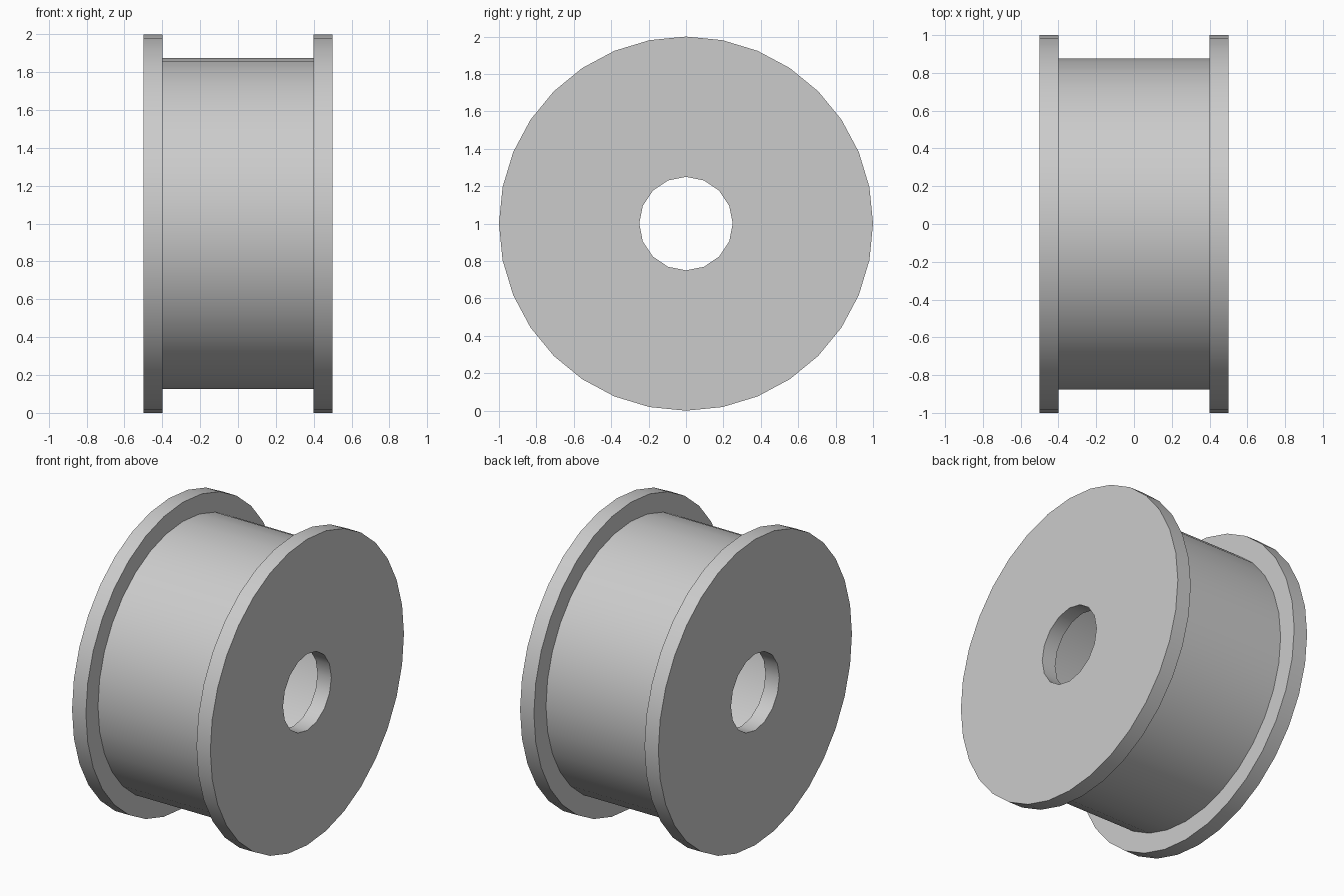
import bpy
import bmesh
from math import radians
from mathutils import Matrix, Vector

cube = bpy.data.objects.get("Cube")
if cube:
    bpy.data.objects.remove(cube, do_unlink=True)

# Single plain grey finish
grey = bpy.data.materials.new("plain_grey")
grey.use_nodes = True
grey.diffuse_color = (0.6, 0.6, 0.6, 1)
grey.node_tree.nodes["Principled BSDF"].inputs["Base Color"].default_value = (0.6, 0.6, 0.6, 1)

OUTER_RADIUS = 1.0
DRUM_RADIUS = 0.875
BORE_RADIUS = 0.25
WALL = 0.05
HALF_WIDTH = 0.5
FLANGE = 0.1


def ring(name, x_start, length, outer, inner, outer_sides, inner_sides):
    """Thick ring around the x axis, resting on the shared axle height."""
    bm = bmesh.new()
    bmesh.ops.create_circle(bm, segments=outer_sides, radius=outer)
    bmesh.ops.create_circle(bm, segments=inner_sides, radius=inner)
    bmesh.ops.triangle_fill(bm, edges=bm.edges[:], use_beauty=True)
    top = bmesh.ops.extrude_face_region(bm, geom=bm.faces[:], use_keep_orig=True)
    moved = [v for v in top["geom"] if isinstance(v, bmesh.types.BMVert)]
    bmesh.ops.translate(bm, verts=moved, vec=Vector((0, 0, length)))
    # Lay the ring on its side so its axis runs along x
    bm.transform(Matrix.Translation((x_start, 0, OUTER_RADIUS))
                 @ Matrix.Rotation(radians(90), 4, 'Y'))
    bmesh.ops.recalc_face_normals(bm, faces=bm.faces[:])
    mesh = bpy.data.meshes.new(name)
    bm.to_mesh(mesh)
    bm.free()
    mesh.materials.append(grey)
    obj = bpy.data.objects.new(name, mesh)
    bpy.context.collection.objects.link(obj)
    bpy.ops.object.select_all(action='DESELECT')
    obj.select_set(True)
    bpy.context.view_layer.objects.active = obj
    bpy.ops.object.shade_smooth_by_angle(angle=radians(30))
    return obj


# Hollow drum between two end flanges with axle holes
ring("drum", FLANGE - HALF_WIDTH, 2 * (HALF_WIDTH - FLANGE),
     DRUM_RADIUS, DRUM_RADIUS - WALL, 32, 32)
for name, x in (("right_flange", -HALF_WIDTH), ("left_flange", HALF_WIDTH - FLANGE)):
    ring(name, x, FLANGE, OUTER_RADIUS, BORE_RADIUS, 32, 16)
